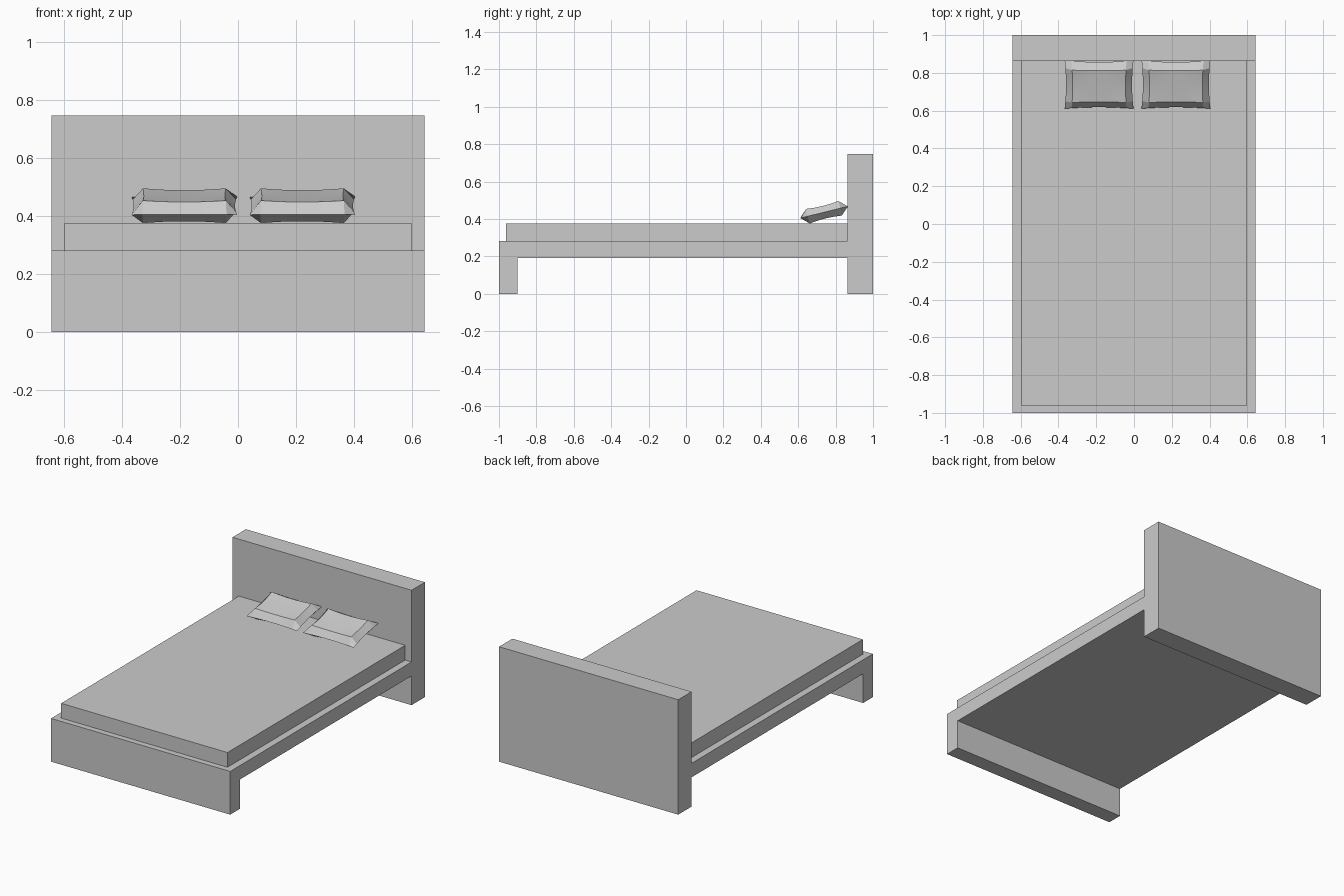
import bpy, bmesh, math
from mathutils import Matrix

if "Cube" in bpy.data.objects:
    bpy.data.objects.remove(bpy.data.objects["Cube"])


def finish(bm, name):
    bmesh.ops.recalc_face_normals(bm, faces=bm.faces)
    me = bpy.data.meshes.new(name)
    bm.to_mesh(me)
    bm.free()
    ob = bpy.data.objects.new(name, me)
    bpy.context.collection.objects.link(ob)
    return ob


def extrude_profile(name, pts, half):
    """Extrude a (y, z) outline across x from -half to +half."""
    bm = bmesh.new()
    face = bm.faces.new([bm.verts.new((-half, y, z)) for y, z in pts])
    ext = bmesh.ops.extrude_face_region(bm, geom=[face])
    verts = [g for g in ext["geom"] if isinstance(g, bmesh.types.BMVert)]
    bmesh.ops.translate(bm, verts=verts, vec=(2 * half, 0, 0))
    return finish(bm, name)


def pillow(name, x):
    """Two bevelled, slightly sagging shells joined at a pinched seam."""
    hx, hy, thick = 0.182, 0.131, 0.04
    us = [-1, -0.8, -0.5, -0.2, 0.2, 0.5, 0.8, 1]
    vs = [-1, -0.69, -0.35, 0, 0.35, 0.69, 1]
    bm = bmesh.new()
    for side in (1, -1):
        grid = []
        for u in us:
            row = []
            for v in vs:
                seam = abs(u) == 1 or abs(v) == 1
                sag = 0.006 * (1 - (u * v / 0.552) ** 2)
                z = 0 if seam else side * (thick - sag)
                row.append(bm.verts.new((hx * u * (1 - 0.04 * (1 - v * v)),
                                         hy * v * (1 - 0.06 * (1 - u * u)), z)))
            grid.append(row)
        for i in range(len(us) - 1):
            for j in range(len(vs) - 1):
                bm.faces.new((grid[i][j], grid[i + 1][j],
                              grid[i + 1][j + 1], grid[i][j + 1]))
    bmesh.ops.remove_doubles(bm, verts=bm.verts, dist=1e-5)
    ob = finish(bm, name)
    ob.data.transform(Matrix.Translation((x, 0.738, 0.436))
                      @ Matrix.Rotation(math.radians(13.8), 4, 'X'))
    bpy.ops.object.select_all(action='DESELECT')
    ob.select_set(True)
    bpy.context.view_layer.objects.active = ob
    bpy.ops.object.shade_smooth_by_angle(angle=math.radians(30))


# Headboard, slab and foot panel in one outline
extrude_profile("bed_frame", [
    (-1, 0), (-0.9, 0), (-0.9, 0.19), (0.863, 0.19), (0.863, 0), (1, 0),
    (1, 0.747), (0.863, 0.747), (0.863, 0.281), (-1, 0.281)], 0.644)

# Mattress
extrude_profile("mattress", [
    (-0.962, 0.281), (0.863, 0.281), (0.863, 0.377), (-0.962, 0.377)], 0.598)

# Pillows leaning on the headboard
pillow("left_pillow", -0.185)
pillow("right_pillow", 0.222)
